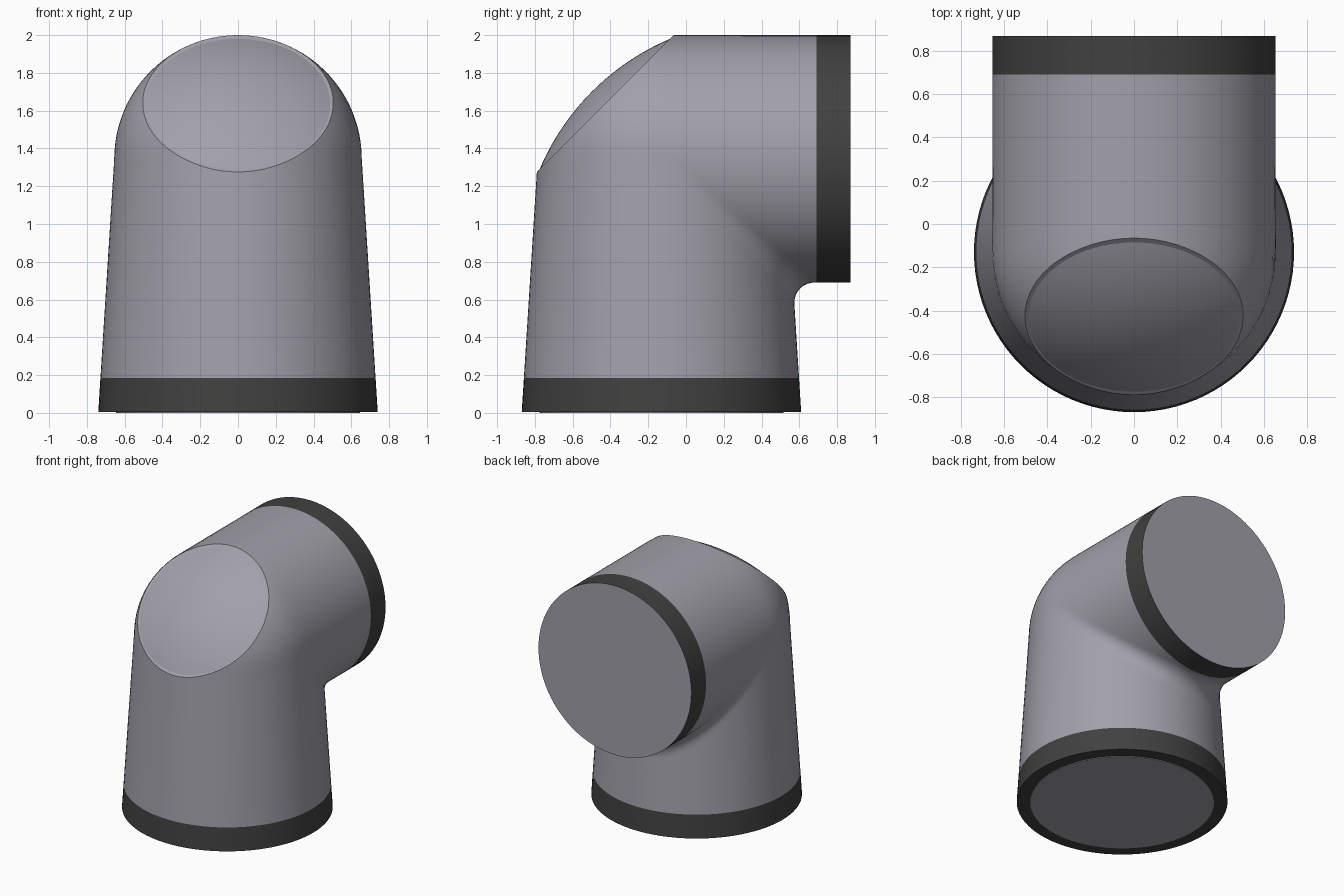
import bpy, bmesh, math
from mathutils import Vector

if "Cube" in bpy.data.objects:
    bpy.data.objects.remove(bpy.data.objects["Cube"])

AXIS_Y, AXIS_Z, TUBE_R = -0.13, 1.345, 0.655   # where both pipe axes meet
BASE_R, TAPER = 0.74, 0.063
PIVOT = Vector((0, 0.69, 0.575))               # centre of the inner fillet
FILLET, SEGMENTS, BEND_STEPS = 0.115, 96, 40


def make_material(name, rgb):
    mat = bpy.data.materials.new(name)
    mat.use_nodes = True
    mat.diffuse_color = (*rgb, 1)
    mat.node_tree.nodes["Principled BSDF"].inputs["Base Color"].default_value = (*rgb, 1)
    return mat


grey = make_material("pipe grey", (0.36, 0.35, 0.40))
dark = make_material("band charcoal", (0.052, 0.052, 0.051))


def finish(bm, name, materials):
    bmesh.ops.recalc_face_normals(bm, faces=bm.faces[:])
    mesh = bpy.data.meshes.new(name)
    bm.to_mesh(mesh)
    bm.free()
    for mat in materials:
        mesh.materials.append(mat)
    obj = bpy.data.objects.new(name, mesh)
    bpy.context.collection.objects.link(obj)
    bpy.ops.object.select_all(action="DESELECT")
    obj.select_set(True)
    bpy.context.view_layer.objects.active = obj
    bpy.ops.object.shade_smooth_by_angle(angle=math.radians(30))
    return obj


def distance(p):
    """Tapered upright pipe, level pipe and ball corner, filleted in the crotch."""
    dy, dz = p.y - AXIS_Y, p.z - AXIS_Z
    upright = max(math.hypot(p.x, dy) - BASE_R + TAPER * p.z, dz)
    level = max(math.hypot(p.x, dz) - TUBE_R, -dy)
    ball = math.sqrt(p.x ** 2 + dy ** 2 + dz ** 2) - TUBE_R
    crotch = min(1, max(0, (dy - dz) / 1.4))
    r = FILLET * crotch ** 2
    joined = max(r, min(upright, level)) - math.hypot(max(r - upright, 0), max(r - level, 0))
    return min(joined, ball)


def add_ring(bm, centre, outward):
    ring = []
    for i in range(SEGMENTS):
        a = math.tau * i / SEGMENTS
        ray = outward * math.cos(a) + Vector((1, 0, 0)) * math.sin(a)
        lo, hi = 0, 1.5
        for _ in range(24):
            mid = (lo + hi) / 2
            if distance(centre + ray * mid) < 0:
                lo = mid
            else:
                hi = mid
        ring.append(bm.verts.new(centre + ray * lo))
    return ring


# Elbow: straight rings, a fan of rings round the bend, straight rings
bm = bmesh.new()
front, up = Vector((0, -1, 0)), Vector((0, 0, 1))
rings = [add_ring(bm, Vector((0, AXIS_Y, z)), front) for z in (0.005, 0.185)]
for i in range(BEND_STEPS + 1):
    t = math.pi / 2 * i / BEND_STEPS
    ray = front * math.cos(t) + up * math.sin(t)
    reach = min((PIVOT.y - AXIS_Y) / max(math.cos(t), 1e-6),
                (AXIS_Z - PIVOT.z) / max(math.sin(t), 1e-6))
    rings.append(add_ring(bm, PIVOT + ray * reach, ray))
rings.append(add_ring(bm, Vector((0, 0.87, AXIS_Z)), up))

for k in range(len(rings) - 1):
    band = k in (0, len(rings) - 2)
    for i in range(SEGMENTS):
        j = (i + 1) % SEGMENTS
        face = bm.faces.new((rings[k][i], rings[k][j], rings[k + 1][j], rings[k + 1][i]))
        face.material_index = int(band)
bm.faces.new(rings[0]).material_index = 1
bm.faces.new(rings[-1]).material_index = 0

# Slanted flat on the outer corner
slope = Vector((0, -1, 1)).normalized()
flat_centre = Vector((0, -0.43, 1.635))
cut = bmesh.ops.bisect_plane(bm, geom=bm.verts[:] + bm.edges[:] + bm.faces[:],
                             plane_co=flat_centre, plane_no=slope, clear_outer=True)
edges = [e for e in cut["geom_cut"] if isinstance(e, bmesh.types.BMEdge)]
bmesh.ops.edgeloop_fill(bm, edges=edges, mat_nr=0)
finish(bm, "elbow_pipe", (grey, dark))

# Shallow dome on the flat
DOME_R, DOME_H = 0.488, 0.095
curve_r = (DOME_R ** 2 + DOME_H ** 2) / (2 * DOME_H)
sweep = math.asin(DOME_R / curve_r)
bm = bmesh.new()
profile = []
for i in range(13):
    a = sweep * i / 12
    profile.append(bm.verts.new((curve_r * math.sin(a), 0,
                                 curve_r * math.cos(a) - curve_r + DOME_H)))
arc = [bm.edges.new(pair) for pair in zip(profile, profile[1:])]
bmesh.ops.spin(bm, geom=profile + arc, cent=(0, 0, 0), axis=(0, 0, 1),
               angle=math.tau, steps=64)
bmesh.ops.remove_doubles(bm, verts=bm.verts[:], dist=1e-4)
dome = finish(bm, "corner_dome", (grey,))
dome.location = flat_centre
dome.rotation_euler.x = math.pi / 4

# Thin disc under the base
bm = bmesh.new()
bmesh.ops.create_cone(bm, cap_ends=True, segments=SEGMENTS, radius1=0.645,
                      radius2=0.645, depth=0.006)
disc = finish(bm, "base_disc", (grey,))
disc.location = (0, AXIS_Y, 0.003)
